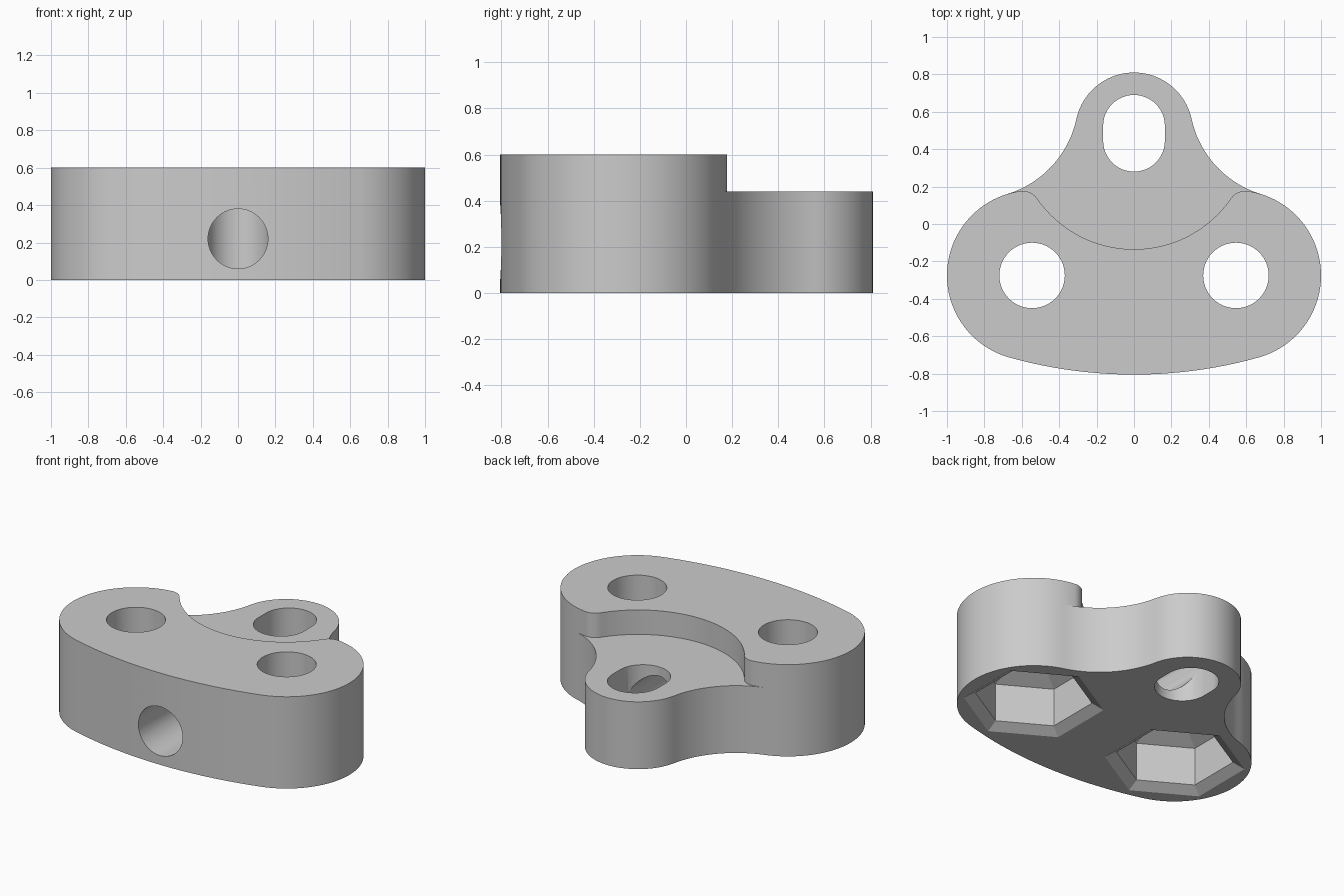
import bpy
import bmesh
from math import atan2, cos, sin, pi, radians, hypot
from mathutils import Vector

cube = bpy.data.objects.get("Cube")
if cube:
    bpy.data.objects.remove(cube, do_unlink=True)

HEIGHT, STEP = 0.6, 0.44
END, END_R = Vector((0.545, -0.275)), 0.455      # rounded side lobe
TOP, TOP_R = Vector((0, 0.495)), 0.315           # rear lobe
FRONT, FRONT_R = Vector((0, 1.668)), 2.473       # shallow front curve
FILLET_R, STEP_R, CORNER_R = 0.54, 0.63, 0.09


def arc(c, r, a0, a1, n):
    return [Vector((c[0] + r * cos(a0 + (a1 - a0) * i / n),
                    c[1] + r * sin(a0 + (a1 - a0) * i / n))) for i in range(n + 1)]


def angle(a, b):
    return atan2(b[1] - a[1], b[0] - a[0])


def meet(c0, r0, c1, r1):
    """Rightmost crossing of two circles."""
    d = (c1 - c0).length
    k = (r0 * r0 - r1 * r1 + d * d) / (2 * d)
    u = (c1 - c0) / d
    h = (r0 * r0 - k * k) ** 0.5
    p = c0 + u * k
    return max(p + Vector((u.y, -u.x)) * h, p - Vector((u.y, -u.x)) * h, key=lambda q: q.x)


def mirrored(half):
    """Close a half profile by reflecting it, dropping repeated points."""
    out = []
    for p in half + [Vector((-q.x, q.y)) for q in reversed(half)]:
        if not out or (p - out[-1]).length > 1e-5:
            out.append(p)
    if (out[0] - out[-1]).length < 1e-5:
        out.pop()
    return out


def loft(name, rings):
    """Solid through stacked rings given as (points, z)."""
    bm = bmesh.new()
    rows = [[bm.verts.new((p[0], p[1], z)) for p in pts] for pts, z in rings]
    bm.faces.new(rows[0])
    bm.faces.new(rows[-1])
    for a, b in zip(rows, rows[1:]):
        for i in range(len(a)):
            j = (i + 1) % len(a)
            bm.faces.new((a[i], a[j], b[j], b[i]))
    bmesh.ops.recalc_face_normals(bm, faces=bm.faces)
    mesh = bpy.data.meshes.new(name)
    bm.to_mesh(mesh)
    bm.free()
    ob = bpy.data.objects.new(name, mesh)
    bpy.context.collection.objects.link(ob)
    return ob


def cut(body, cutter):
    cutter.hide_render = True
    mod = body.modifiers.new("cut", 'BOOLEAN')
    mod.operation, mod.solver, mod.object = 'DIFFERENCE', 'EXACT', cutter
    bpy.ops.object.modifier_apply(modifier=mod.name)
    bpy.data.objects.remove(cutter, do_unlink=True)


# Outer profile: front curve, side lobe, concave fillet, rear lobe
fillet = meet(END, END_R + FILLET_R, TOP, TOP_R + FILLET_R)
a_front, a_end, a_top = angle(FRONT, END), angle(END, fillet), angle(TOP, fillet)
half = arc(FRONT, FRONT_R, -pi / 2, a_front, 14)
half += arc(END, END_R, a_front, a_end, 40)
half += arc(fillet, FILLET_R, a_end + pi, a_top + pi, 24)
half += arc(TOP, TOP_R, a_top, pi / 2, 20)
body = loft("bracket_body", [(mirrored(half), 0), (mirrored(half), HEIGHT)])
bpy.context.view_layer.objects.active = body
body.select_set(True)

# Lowered rear step with rounded corners
corner = meet(END, END_R - CORNER_R, TOP, STEP_R + CORNER_R)
a_step, a_corner = angle(TOP, corner), angle(END, corner)
tangent = END + Vector((cos(a_end), sin(a_end))) * END_R
step = arc(TOP, STEP_R, -pi / 2, a_step, 24)
step += arc(corner, CORNER_R, a_step + pi, a_corner, 12)
step += arc(END, END_R, a_corner, a_end, 3)
step += [tangent + Vector((sin(a_end), -cos(a_end))) * 0.6, Vector((1.3, 1.3))]
cut(body, loft("step_cutter", [(mirrored(step), STEP), (mirrored(step), 1)]))

# Rear slot
slot = arc((0, 0.445), 0.165, -pi, 0, 24) + arc((0, 0.525), 0.165, 0, pi, 24)
cut(body, loft("slot_cutter", [(slot, -0.2), (slot, 1)]))

# Bolt holes, each over a bevelled hexagonal pocket with a sloped roof
for side in (1, -1):
    c = (side * END.x, END.y)

    def hexagon(r):
        return arc(c, r, pi / 6, pi / 6 + 2 * pi, 6)[:-1]

    cut(body, loft("pocket_cutter", [(hexagon(0.452), -0.04), (hexagon(0.42), 0),
                                     (hexagon(0.35), 0.04), (hexagon(0.35), 0.29),
                                     (hexagon(0.17), 0.37)]))
    hole = arc(c, 0.175, 0, 2 * pi, 56)[:-1]
    cut(body, loft("hole_cutter", [(hole, -0.2), (hole, 1)]))

# Front bore opening into the slot
bore = loft("bore_cutter", [(arc((0, 0.22), 0.16, 0, 2 * pi, 56)[:-1], z) for z in (-0.48, 1)])
bore.rotation_euler.x = radians(90)
bpy.context.view_layer.update()
cut(body, bore)

# Plain grey finish
grey = bpy.data.materials.new("plain_grey")
grey.use_nodes = True
colour = (0.6, 0.6, 0.6, 1)
grey.diffuse_color = colour
grey.node_tree.nodes["Principled BSDF"].inputs["Base Color"].default_value = colour
body.data.materials.clear()
body.data.materials.append(grey)
for poly in body.data.polygons:
    poly.material_index = 0
bpy.ops.object.shade_smooth_by_angle(angle=radians(25))
